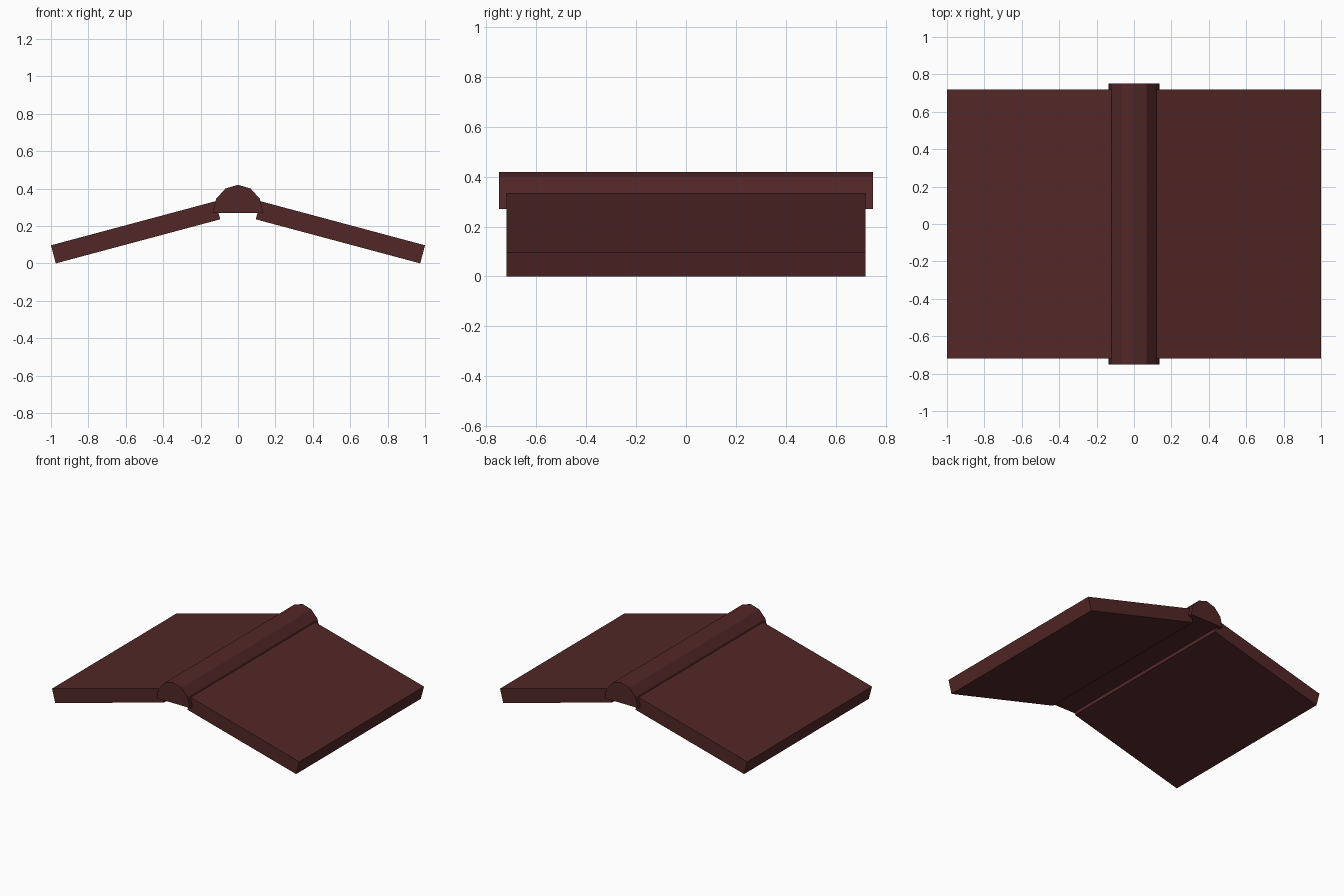
import bpy, bmesh, math

if "Cube" in bpy.data.objects:
    bpy.data.objects.remove(bpy.data.objects["Cube"])

mat = bpy.data.materials.new("dark_red")
mat.diffuse_color = (0.085, 0.02, 0.02, 1)
mat.use_nodes = True
mat.node_tree.nodes["Principled BSDF"].inputs["Base Color"].default_value = mat.diffuse_color


def extrude_profile(name, points, half_depth):
    """Closed prism from an (x, z) profile, running along y."""
    bm = bmesh.new()
    face = bm.faces.new([bm.verts.new((x, -half_depth, z)) for x, z in points])
    grown = bmesh.ops.extrude_face_region(bm, geom=[face])["geom"]
    bmesh.ops.translate(bm, vec=(0, 2 * half_depth, 0),
                        verts=[g for g in grown if isinstance(g, bmesh.types.BMVert)])
    bmesh.ops.recalc_face_normals(bm, faces=bm.faces)
    mesh = bpy.data.meshes.new(name)
    bm.to_mesh(mesh)
    bm.free()
    mesh.materials.append(mat)
    obj = bpy.data.objects.new(name, mesh)
    bpy.context.collection.objects.link(obj)
    return obj


# Two sloping roof slabs, pitched 15 degrees
pitch = math.radians(15)
length, thick = 0.91, 0.10
c, s = math.cos(pitch), math.sin(pitch)
ox, oz = 1 - thick * s, 0.0
slab = [(ox, oz), (1.0, thick * c),
        (1.0 - length * c, thick * c + length * s),
        (ox - length * c, length * s)]
for name, side in (("left_roof_slab", -1), ("right_roof_slab", 1)):
    extrude_profile(name, [(side * x, z) for x, z in slab], 0.72)

# Half-round ridge cap, six facets
cap = [(0.135 * math.cos(math.pi * i / 6), 0.27 + 0.15 * math.sin(math.pi * i / 6))
       for i in range(7)]
extrude_profile("ridge_cap", cap, 0.75)
